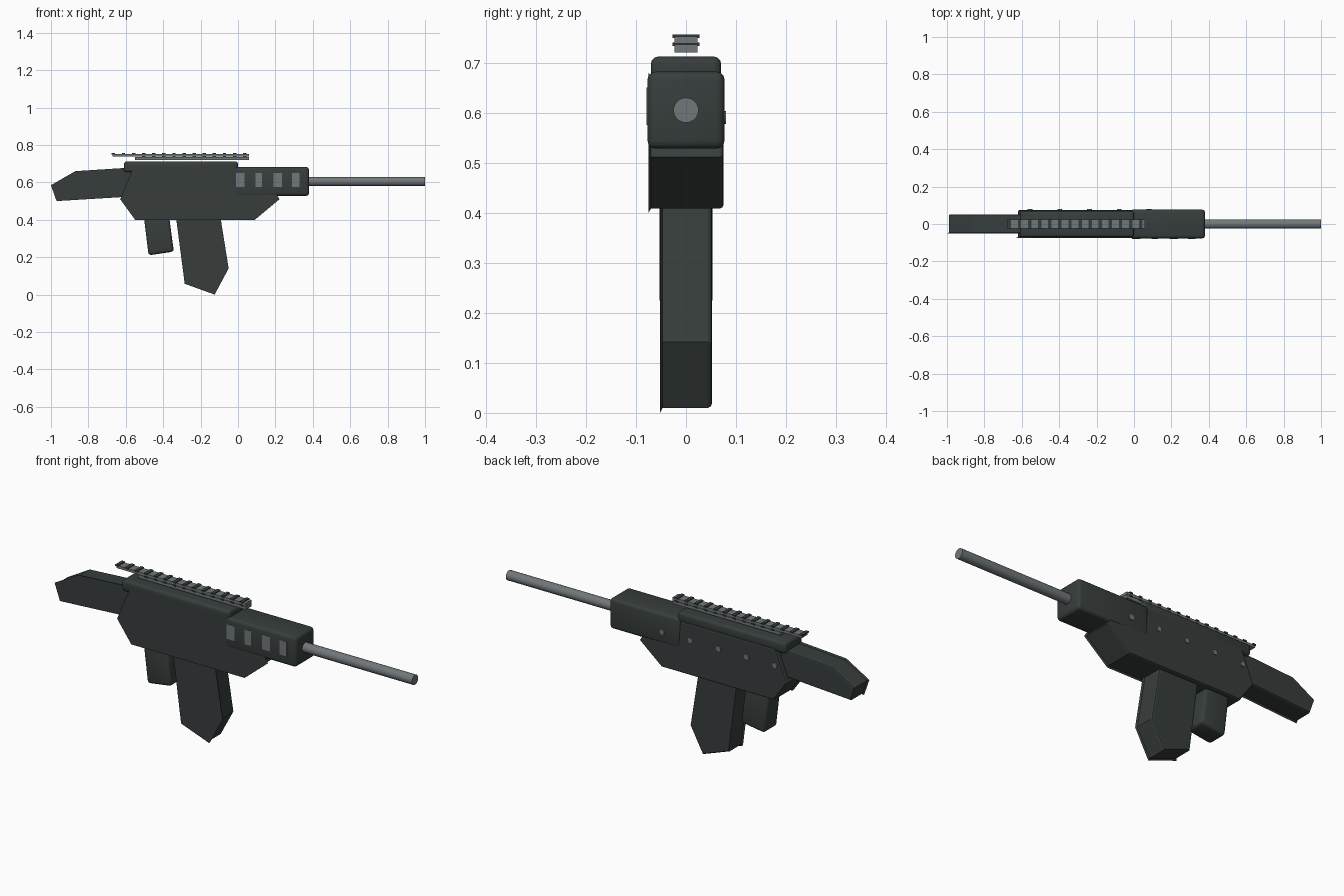
import bpy, bmesh, math
from mathutils import Vector

if "Cube" in bpy.data.objects:
    bpy.data.objects.remove(bpy.data.objects["Cube"])


def material(name, rgb):
    m = bpy.data.materials.new(name)
    m.diffuse_color = (*rgb, 1)
    m.use_nodes = True
    m.node_tree.nodes["Principled BSDF"].inputs["Base Color"].default_value = m.diffuse_color
    return m


DARK = material("dark_green_grey", (0.038, 0.048, 0.046))
GREY = material("steel_grey", (0.165, 0.185, 0.195))


def finish(name, bm, mat, smooth=False):
    bmesh.ops.recalc_face_normals(bm, faces=bm.faces[:])
    me = bpy.data.meshes.new(name)
    bm.to_mesh(me)
    bm.free()
    ob = bpy.data.objects.new(name, me)
    bpy.context.collection.objects.link(ob)
    me.materials.append(mat)
    if smooth:
        bpy.ops.object.select_all(action='DESELECT')
        ob.select_set(True)
        bpy.context.view_layer.objects.active = ob
        bpy.ops.object.shade_smooth_by_angle(angle=math.radians(35))
    return ob


def add_box(bm, x, y, z):
    """Box from (min, max) pairs."""
    vs = bmesh.ops.create_cube(bm, size=1)['verts']
    for v in vs:
        v.co = [(a + b) / 2 + c * (b - a) for c, (a, b) in zip(v.co, (x, y, z))]


def box(name, x, y, z, mat, bevel=0.0):
    bm = bmesh.new()
    add_box(bm, x, y, z)
    if bevel:
        bmesh.ops.bevel(bm, geom=bm.edges[:], offset=bevel, segments=3,
                        profile=0.5, affect='EDGES')
    return finish(name, bm, mat, bool(bevel))


def inset(points, d):
    """Move each edge of a counter-clockwise outline inwards by d."""
    out = []
    n = len(points)
    for i in range(n):
        p0, p, p1 = (Vector(points[k % n]) for k in (i - 1, i, i + 1))
        e0, e1 = (p - p0).normalized(), (p1 - p).normalized()
        n0, n1 = Vector((-e0.y, e0.x)), Vector((-e1.y, e1.x))
        out.append(p + (n0 + n1) * d / (1 + n0.dot(n1)))
    return out


def slab(name, outline, half, mat):
    """Side profile with a sharp front lip and a softened back edge."""
    bm = bmesh.new()
    rings = []
    for y, d in ((-half, 0), (-half + 0.005, 0.008), (half - 0.008, 0.008),
                 (half - 0.002, 0.011), (half, 0.016)):
        rings.append([bm.verts.new((p[0], y, p[1])) for p in inset(outline, d)])
    for a, b in zip(rings, rings[1:]):
        for i in range(len(a)):
            j = (i + 1) % len(a)
            bm.faces.new((a[i], a[j], b[j], b[i]))
    bm.faces.new(rings[0])
    bm.faces.new(rings[-1])
    return finish(name, bm, mat)


def cylinder(name, start, axis, radius, length, mat, sides):
    bm = bmesh.new()
    bmesh.ops.create_cone(bm, cap_ends=True, segments=sides, radius1=radius,
                          radius2=radius, depth=length)
    rot = Vector((0, 0, 1)).rotation_difference(Vector(axis))
    centre = Vector(start) + Vector(axis) * length / 2
    for v in bm.verts:
        v.co = rot @ v.co + centre
    return finish(name, bm, mat, True)


# Main body, stock and magazine from side profiles
slab("receiver", [(-0.63, 0.51), (-0.55, 0.40), (0.09, 0.40), (0.222, 0.51),
                  (0.20, 0.545), (0.0, 0.56), (-0.01, 0.68), (-0.56, 0.68)], 0.075, DARK)
slab("stock", [(-1.0, 0.585), (-0.97, 0.50), (-0.56, 0.525), (-0.56, 0.68),
               (-0.87, 0.66)], 0.051, DARK)
slab("magazine", [(-0.335, 0.44), (-0.285, 0.058), (-0.125, 0.0),
                  (-0.05, 0.14), (-0.098, 0.44)], 0.052, DARK)

# Rounded blocks: top cover and fore-end
box("top_cover", (-0.61, 0.0), (-0.07, 0.07), (0.655, 0.712), DARK, 0.014)
box("fore_end", (-0.02, 0.38), (-0.077, 0.077), (0.528, 0.682), DARK, 0.016)

# Slanted rear grip
grip = bmesh.new()
add_box(grip, (-0.505, -0.37), (-0.053, 0.053), (0.21, 0.43))
for v in grip.verts:
    t = (0.43 - v.co.z) / 0.22
    v.co.x += 0.027 * t
    v.co.z += t * (0.02 if v.co.x > -0.43 else 0.0)
bmesh.ops.bevel(grip, geom=grip.edges[:], offset=0.015, segments=3,
                profile=0.5, affect='EDGES')
finish("rear_grip", grip, DARK, True)

# Barrel
cylinder("barrel", (0.36, 0, 0.605), (1, 0, 0), 0.025, 0.64, GREY, 32)

# Two stacked rails with dark cross ribs
for name, x0, z0, z1 in (("lower_rail", -0.55, 0.72, 0.736),
                         ("upper_rail", -0.67, 0.738, 0.752)):
    box(name, (x0, 0.06), (-0.023, 0.023), (z0, z1), GREY)
    ribs = bmesh.new()
    x = 0.045
    while x > x0 + 0.01:
        add_box(ribs, (x - 0.018, x), (-0.027, 0.027), (z1 - 0.003, z1 + 0.004))
        x -= 0.054
    finish(name + "_ribs", ribs, DARK)

# Pale window plates on the front side of the fore-end
plates = bmesh.new()
for a, b in ((-0.01, 0.035), (0.093, 0.128), (0.19, 0.235), (0.29, 0.33)):
    add_box(plates, (a, b), (-0.079, -0.075), (0.575, 0.65))
finish("window_plates", plates, GREY)

# Row of pins on the back side
for i in range(5):
    cylinder(f"pin_{i + 1}", (0.08 - 0.159 * i, 0.065, 0.59), (0, 1, 0),
             0.013, 0.015, GREY, 16)
